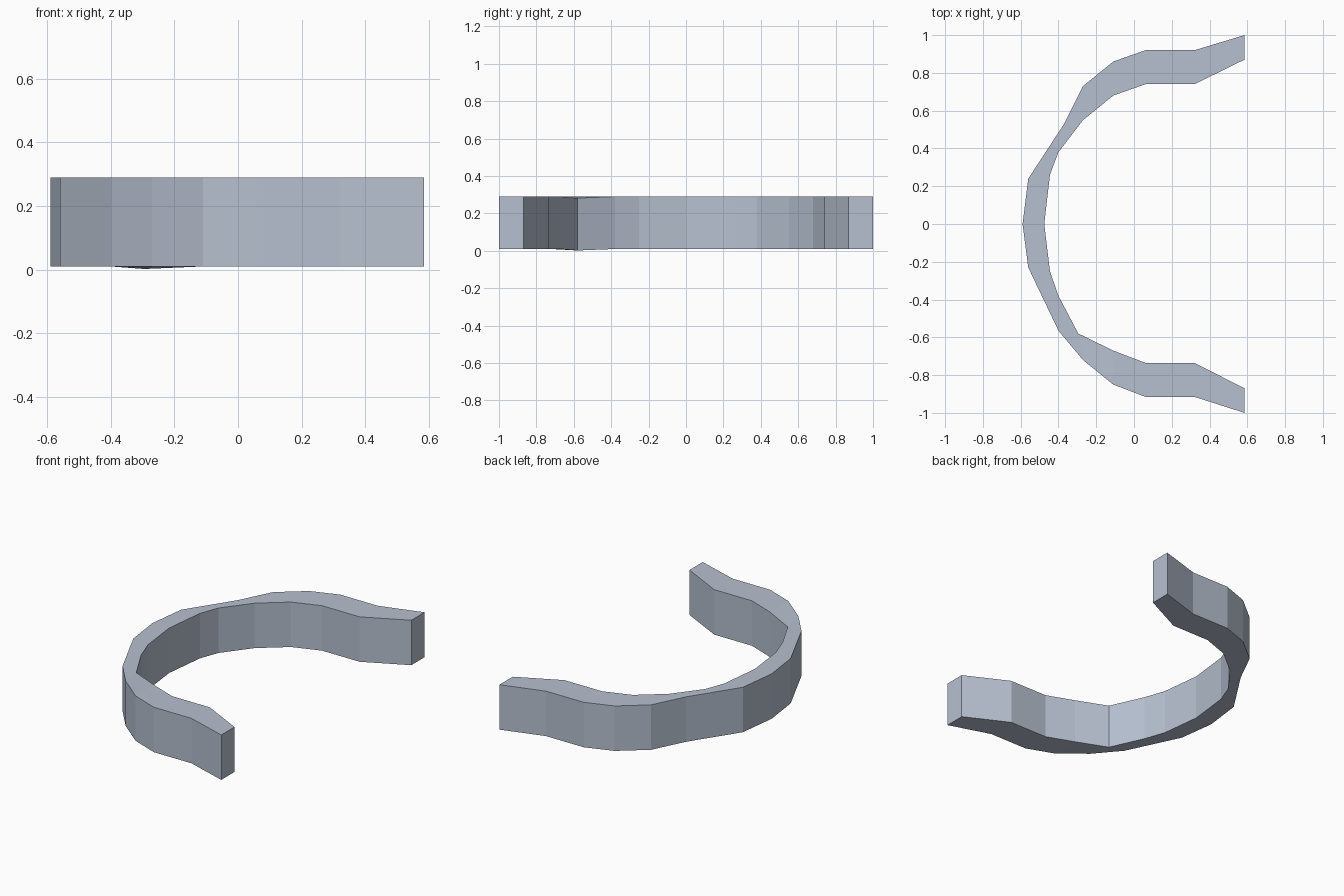
import bpy
import bmesh

cube = bpy.data.objects.get("Cube")
if cube:
    bpy.data.objects.remove(cube, do_unlink=True)

BOTTOM, TOP = 0.01, 0.29

# Plan of the band: outer and inner edge, from the back tip round to the front tip
outer = [(.585, 1), (.32, .92), (.06, .92), (-.11, .86), (-.27, .73),
         (-.37, .53), (-.56, .24), (-.59, 0), (-.56, -.23), (-.4, -.565),
         (-.27, -.72), (-.11, -.85), (.06, -.915), (.32, -.915), (.585, -1)]
inner = [(.585, .87), (.32, .74), (.06, .74), (-.11, .68), (-.27, .55),
         (-.4, .38), (-.445, .26), (-.475, 0), (-.445, -.25), (-.4, -.38),
         (-.295, -.58), (-.11, -.67), (.06, -.735), (.32, -.735), (.585, -.87)]
SAGGING = 10  # station whose inner edge hangs slightly lower

# Satin blue-grey metal
steel = bpy.data.materials.new("blue_grey_metal")
steel.use_nodes = True
colour = (0.47, 0.53, 0.63, 1)
steel.diffuse_color = colour
steel.node_tree.nodes["Principled BSDF"].inputs["Base Color"].default_value = colour

# Rectangular cross-section at every station, bridged along the band
bm = bmesh.new()
rings = []
for i, (o, n) in enumerate(zip(outer, inner)):
    sag = 0.008 if i == SAGGING else 0
    corners = [(*o, BOTTOM), (*n, BOTTOM - sag), (*n, TOP - sag), (*o, TOP)]
    rings.append([bm.verts.new(c) for c in corners])
for a, b in zip(rings, rings[1:]):
    for k in range(4):
        j = (k + 1) % 4
        bm.faces.new((a[k], a[j], b[j], b[k]))
for tip in (rings[0], rings[-1]):
    bm.faces.new(tip)
bmesh.ops.recalc_face_normals(bm, faces=bm.faces)

mesh = bpy.data.meshes.new("open_band")
bm.to_mesh(mesh)
bm.free()
mesh.materials.append(steel)
band = bpy.data.objects.new("open_band", mesh)
bpy.context.collection.objects.link(band)
